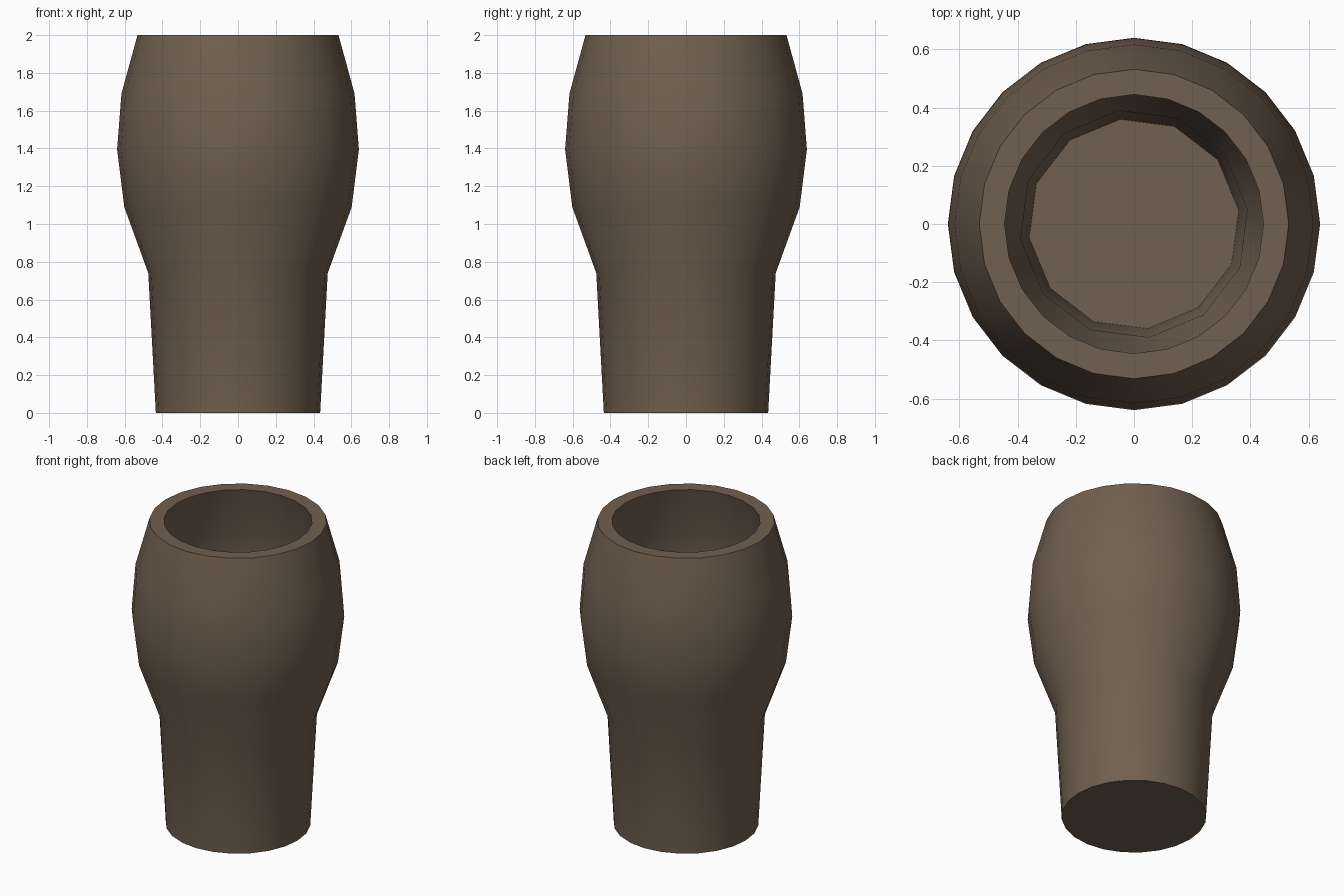
import bpy, bmesh, math

if "Cube" in bpy.data.objects:
    bpy.data.objects.remove(bpy.data.objects["Cube"])

N = 24
# (radius, height) from the base up, and down the hollow
OUTER = [(0.435, 0), (0.475, 0.74), (0.602, 1.09), (0.64, 1.395), (0.617, 1.69), (0.532, 2.0)]
INNER = [(0.445, 2.0), (0.53, 1.68), (0.553, 1.395), (0.517, 1.11)]
LOWER = [(0.393, 0.76), (0.363, 0.08)]  # coarser 12-sided part of the hollow

bm = bmesh.new()

def ring(r, z, n, offset=0.0):
    return [bm.verts.new((r * math.cos(offset + math.tau * i / n),
                          r * math.sin(offset + math.tau * i / n), z)) for i in range(n)]

def bridge(a, b):
    n = len(a)
    for i in range(n):
        j = (i + 1) % n
        bm.faces.new((a[i], a[j], b[j], b[i]))

# outer wall, rim and upper hollow
rings = [ring(r, z, N) for r, z in OUTER + INNER]
for a, b in zip(rings, rings[1:]):
    bridge(a, b)
bm.faces.new(rings[0][::-1])

# step down from 24 to 12 sides, then the lower hollow and floor
low = [ring(r, z, N // 2, math.radians(7.5)) for r, z in LOWER]
top = rings[-1]
for j in range(N // 2):
    k = (j + 1) % (N // 2)
    bm.faces.new((top[2 * j], top[2 * j + 1], low[0][j]))
    bm.faces.new((top[2 * j + 1], top[(2 * j + 2) % N], low[0][k], low[0][j]))
bridge(low[0], low[1])
bm.faces.new(low[1])
bmesh.ops.recalc_face_normals(bm, faces=bm.faces)

mesh = bpy.data.meshes.new("cup")
bm.to_mesh(mesh)
bm.free()
cup = bpy.data.objects.new("cup", mesh)
bpy.context.collection.objects.link(cup)

# single brown clay colour
mat = bpy.data.materials.new("brown_clay")
mat.diffuse_color = (0.165, 0.117, 0.078, 1)
mat.use_nodes = True
mat.node_tree.nodes["Principled BSDF"].inputs["Base Color"].default_value = mat.diffuse_color
mesh.materials.append(mat)

bpy.context.view_layer.objects.active = cup
cup.select_set(True)
bpy.ops.object.shade_smooth_by_angle(angle=math.radians(40))
